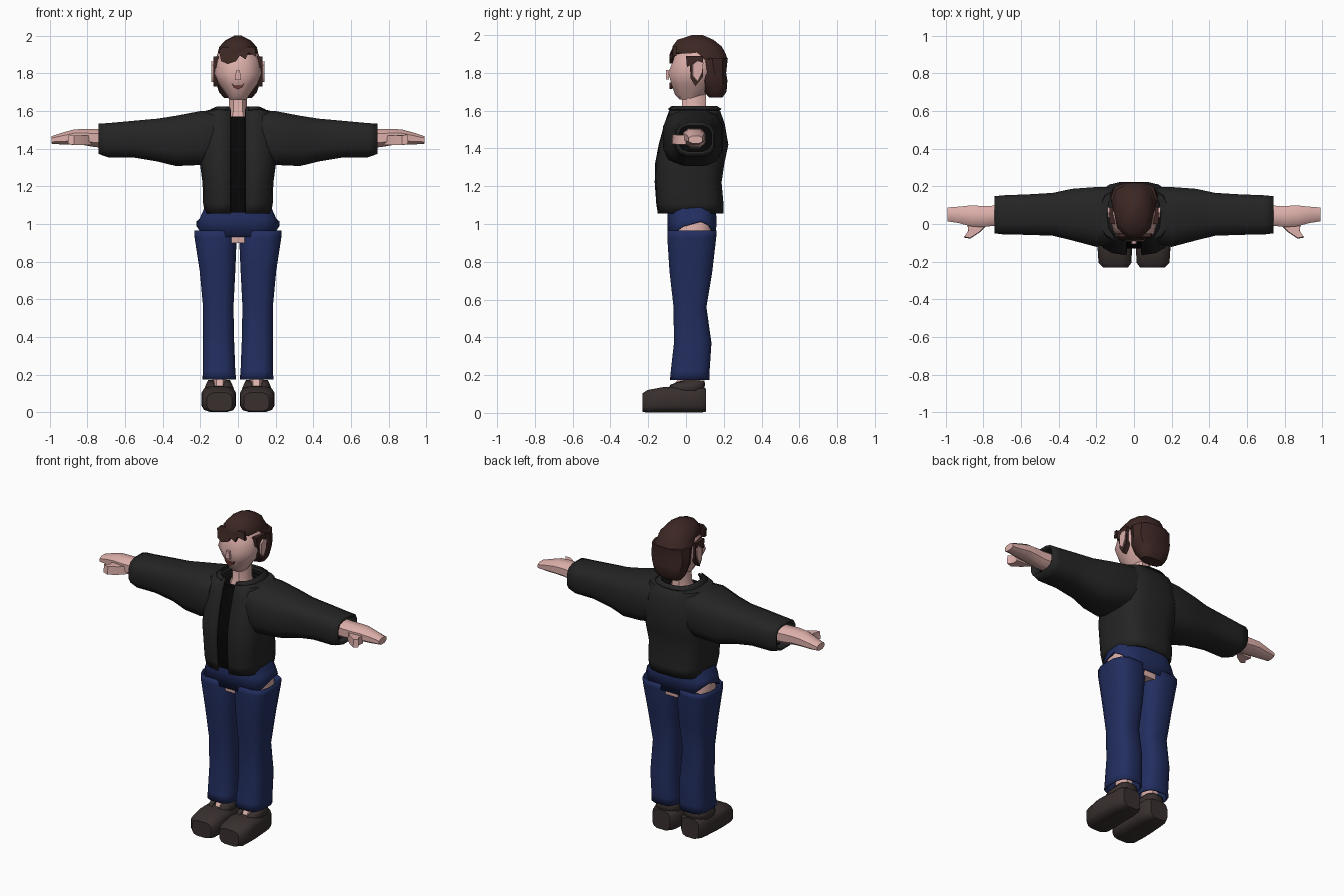
import bpy, bmesh
from math import cos, sin, pi, asin
from mathutils import Vector, Matrix


def material(name, r, g, b):
    m = bpy.data.materials.new(name)
    m.diffuse_color = (r, g, b, 1)
    return m


SKIN = material("skin", 0.72, 0.43, 0.40)
HAIR = material("hair_brown", 0.045, 0.02, 0.017)
CLOTH = material("jacket_charcoal", 0.018, 0.018, 0.018)
BLACK = material("shirt_black", 0.002, 0.002, 0.002)
DENIM = material("denim_blue", 0.016, 0.027, 0.115)
LEATHER = material("shoe_brown", 0.04, 0.029, 0.028)
LIP = material("lip", 0.16, 0.04, 0.035)


def finish(name, bm, mat, mirror=False, thick=0, angle=0.75):
    bmesh.ops.recalc_face_normals(bm, faces=bm.faces)
    me = bpy.data.meshes.new(name)
    bm.to_mesh(me)
    bm.free()
    ob = bpy.data.objects.new(name, me)
    bpy.context.collection.objects.link(ob)
    me.materials.append(mat)
    bpy.ops.object.select_all(action='DESELECT')
    ob.select_set(True)
    bpy.context.view_layer.objects.active = ob
    bpy.ops.object.shade_smooth_by_angle(angle=angle)
    if thick:
        s = ob.modifiers.new("thickness", 'SOLIDIFY')
        s.thickness, s.offset = thick, -1
    if mirror:
        ob.modifiers.new("mirror", 'MIRROR')
    return ob


def loft(name, axis, rings, mat, n=10, e=0.8, gap=0, caps=(1, 1), warp=None, **kw):
    """Rings are (position, a0, a1, b0, b1): the bounds of a rounded section.
    gap leaves a front opening of that half width."""
    bm = bmesh.new()
    loops = []
    for t, a0, a1, b0, b1 in rings:
        ca, ra, cb, rb = (a0 + a1) / 2, (a1 - a0) / 2, (b0 + b1) / 2, (b1 - b0) / 2
        off = asin(min(1, (gap / ra) ** (1 / e))) if gap else 0
        loop = []
        for i in range(n):
            if gap:
                th = -pi / 2 + off + (2 * pi - 2 * off) * i / (n - 1)
            else:
                th = -pi / 2 + 2 * pi * (i + 0.5) / n
            c, s = cos(th), sin(th)
            a = ca + ra * (abs(c) ** e) * (1 if c > 0 else -1)
            b = cb + rb * (abs(s) ** e) * (1 if s > 0 else -1)
            p = {'z': (a, b, t), 'x': (t, a, b), 'y': (a, t, b)}[axis]
            loop.append(bm.verts.new(warp(*p) if warp else p))
        loops.append(loop)
    for lo, hi in zip(loops, loops[1:]):
        for i in range(n - 1 if gap else n):
            j = (i + 1) % n
            bm.faces.new((lo[i], lo[j], hi[j], hi[i]))
    if not gap:
        for k, loop in zip(caps, (loops[0], loops[-1])):
            if k:
                bm.faces.new(loop)
    return finish(name, bm, mat, **kw)


def plate(name, pts, mat, push, **kw):
    """Flat outline extruded along the vector push."""
    bm = bmesh.new()
    f = bm.faces.new([bm.verts.new(p) for p in pts])
    ext = bmesh.ops.extrude_face_region(bm, geom=[f])
    vs = [v for v in ext["geom"] if isinstance(v, bmesh.types.BMVert)]
    bmesh.ops.translate(bm, verts=vs, vec=push)
    return finish(name, bm, mat, **kw)


# Head and neck
loft("head", 'z', [(1.66, -.045, .045, -.035, .07), (1.685, -.06, .06, -.062, .11),
                   (1.74, -.10, .10, -.082, .15), (1.80, -.13, .13, -.10, .18),
                   (1.87, -.123, .123, -.072, .19), (1.93, -.095, .095, -.055, .17),
                   (1.97, -.05, .05, -.01, .12)], SKIN, e=.9)
loft("neck", 'z', [(1.54, -.075, .075, -.05, .12), (1.60, -.052, .052, -.027, .11),
                   (1.70, -.05, .05, -.025, .11)], SKIN, n=8)
plate("nose", [(-.015, -.09, 1.765), (.015, -.09, 1.765), (.011, -.09, 1.815), (-.011, -.09, 1.815)],
      SKIN, (0, -.016, 0))
plate("mouth", [(-.035, -.072, 1.75), (-.018, -.072, 1.735), (.018, -.072, 1.735), (.035, -.072, 1.75),
                (.022, -.072, 1.725), (0, -.072, 1.715), (-.022, -.072, 1.725)], LIP, (0, -.016, 0))
plate("ear", [(.115, .025, 1.78), (.115, .05, 1.75), (.115, .075, 1.80), (.115, .08, 1.85),
              (.115, .05, 1.86), (.115, .025, 1.84)], SKIN, (.026, .012, .005), mirror=True)

# Hair: crown, back, sideburns and swept fringe
loft("hair_crown", 'z', [(1.87, -.122, .122, .02, .225), (1.905, -.108, .108, -.078, .215),
                         (1.94, -.10, .10, -.078, .195), (1.975, -.068, .068, -.05, .15),
                         (2.0, -.02, .02, .03, .09)], HAIR, e=.9)
loft("hair_back", 'z', [(1.67, -.075, .075, .12, .195), (1.70, -.10, .10, .095, .217),
                        (1.76, -.12, .12, .075, .222), (1.80, -.13, .13, .085, .215),
                        (1.88, -.124, .124, .05, .225)], HAIR)
plate("sideburn", [(.10, .0, 1.89), (.10, .005, 1.83), (.10, .02, 1.84), (.10, .025, 1.77),
                   (.10, .05, 1.73), (.10, .09, 1.78), (.10, .09, 1.89)], HAIR, (.031, 0, 0), mirror=True)
plate("fringe", [(-.10, -.05, 1.92), (-.09, -.06, 1.865), (-.055, -.07, 1.85), (-.01, -.07, 1.865),
                 (.01, -.07, 1.895), (.04, -.07, 1.875), (.055, -.065, 1.91), (.095, -.05, 1.89),
                 (.09, -.05, 1.94), (-.08, -.05, 1.94)], HAIR, (0, -.018, 0))

# Jacket body, open at the front, over a black shirt
loft("jacket_body", 'z', [(1.055, -.175, .175, -.15, .20), (1.11, -.185, .185, -.158, .20),
                          (1.22, -.188, .188, -.166, .19), (1.32, -.202, .202, -.164, .205),
                          (1.42, -.20, .20, -.145, .226), (1.53, -.195, .195, -.115, .207),
                          (1.60, -.178, .178, -.09, .182), (1.618, -.10, .10, -.075, .15)],
     CLOTH, n=18, e=.62, gap=.04, thick=.014)
loft("shirt", 'z', [(1.06, -.12, .12, -.115, .14), (1.25, -.13, .13, -.135, .15),
                    (1.45, -.13, .13, -.105, .15), (1.57, -.09, .09, -.065, .13)], BLACK, e=.6)
loft("collar", 'z', [(1.575, -.10, .10, -.095, .15), (1.625, -.11, .11, -.085, .165),
                     (1.61, -.145, .145, -.10, .19)], CLOTH, n=14, gap=.055, thick=.008)

# Sleeves with open cuffs
loft("sleeve", 'x', [(.13, -.11, .20, 1.33, 1.605), (.20, -.125, .20, 1.31, 1.603),
                     (.33, -.09, .19, 1.305, 1.578), (.43, -.065, .168, 1.33, 1.562),
                     (.56, -.06, .16, 1.352, 1.55), (.69, -.058, .155, 1.352, 1.538),
                     (.74, -.052, .15, 1.37, 1.535)],
     CLOTH, n=12, e=.65, caps=(1, 0), mirror=True, thick=.014)
loft("cuff_lining", 'x', [(.67, -.05, .145, 1.365, 1.528), (.675, -.05, .145, 1.365, 1.528)],
     BLACK, n=12, e=.65, mirror=True)

# Forearms, hands and thumbs
loft("hand", 'x', [(.64, -.01, .11, 1.40, 1.51), (.76, -.015, .10, 1.405, 1.508),
                   (.81, -.02, .10, 1.415, 1.508), (.87, -.015, .102, 1.42, 1.505),
                   (.93, .002, .095, 1.42, 1.488), (.99, .012, .09, 1.425, 1.468)],
     SKIN, n=8, mirror=True)
plate("thumb", [(.775, .0, 1.42), (.82, -.045, 1.42), (.87, -.078, 1.42), (.902, -.072, 1.425),
                (.88, -.04, 1.42), (.885, .0, 1.42)], SKIN, (0, .004, .05), mirror=True)

# Bare hip showing at the gap between trouser seat and legs
loft("bare_hip", 'z', [(.90, -.20, .20, -.08, .145), (.96, -.205, .205, -.085, .15),
                       (1.04, -.185, .185, -.085, .147), (1.10, -.15, .15, -.08, .14)],
     SKIN, n=12, e=.65)


def raise_sides(x, y, z):
    # The lower hem climbs at the outer back
    if z < .96:
        z += .085 * max(0, (abs(x) - .13) / .09) * max(0, min(1, (y + .12) / .15))
    return x, y, z


loft("trouser_seat", 'z', [(.93, -.222, .222, -.098, .16), (1.03, -.205, .205, -.1, .163),
                           (1.12, -.165, .165, -.095, .155)],
     DENIM, n=16, e=.6, caps=(0, 1), warp=raise_sides, thick=.006)
loft("trouser_leg", 'z', [(.175, .008, .19, -.087, .127), (.22, .012, .188, -.083, .127),
                          (.37, .018, .188, -.066, .137), (.56, .022, .187, -.068, .11),
                          (.75, .012, .205, -.09, .142), (.93, .004, .233, -.102, .163),
                          (.965, .004, .235, -.10, .165)],
     DENIM, n=12, e=.65, caps=(0, 0), mirror=True, thick=.008)

# Ankles and chunky shoes
loft("ankle", 'z', [(.10, .06, .13, -.09, .07), (.15, .062, .132, -.07, .075),
                    (.19, .055, .14, -.035, .08), (.30, .05, .145, -.03, .085)],
     SKIN, n=8, mirror=True)
loft("shoe", 'y', [(-.23, .03, .165, .005, .105), (-.205, .012, .19, 0, .122),
                   (-.12, .008, .196, 0, .138), (-.06, .01, .194, 0, .14),
                   (.03, .012, .187, 0, .14), (.08, .02, .18, 0, .14),
                   (.105, .04, .165, .005, .13)], LEATHER, n=12, e=.55, mirror=True)
loft("shoe_collar", 'z', [(.12, .018, .182, -.10, .10), (.15, .03, .17, -.085, .102),
                          (.172, .042, .158, -.02, .10)],
     LEATHER, n=12, e=.7, gap=.028, caps=(0, 0), mirror=True, thick=.012)
